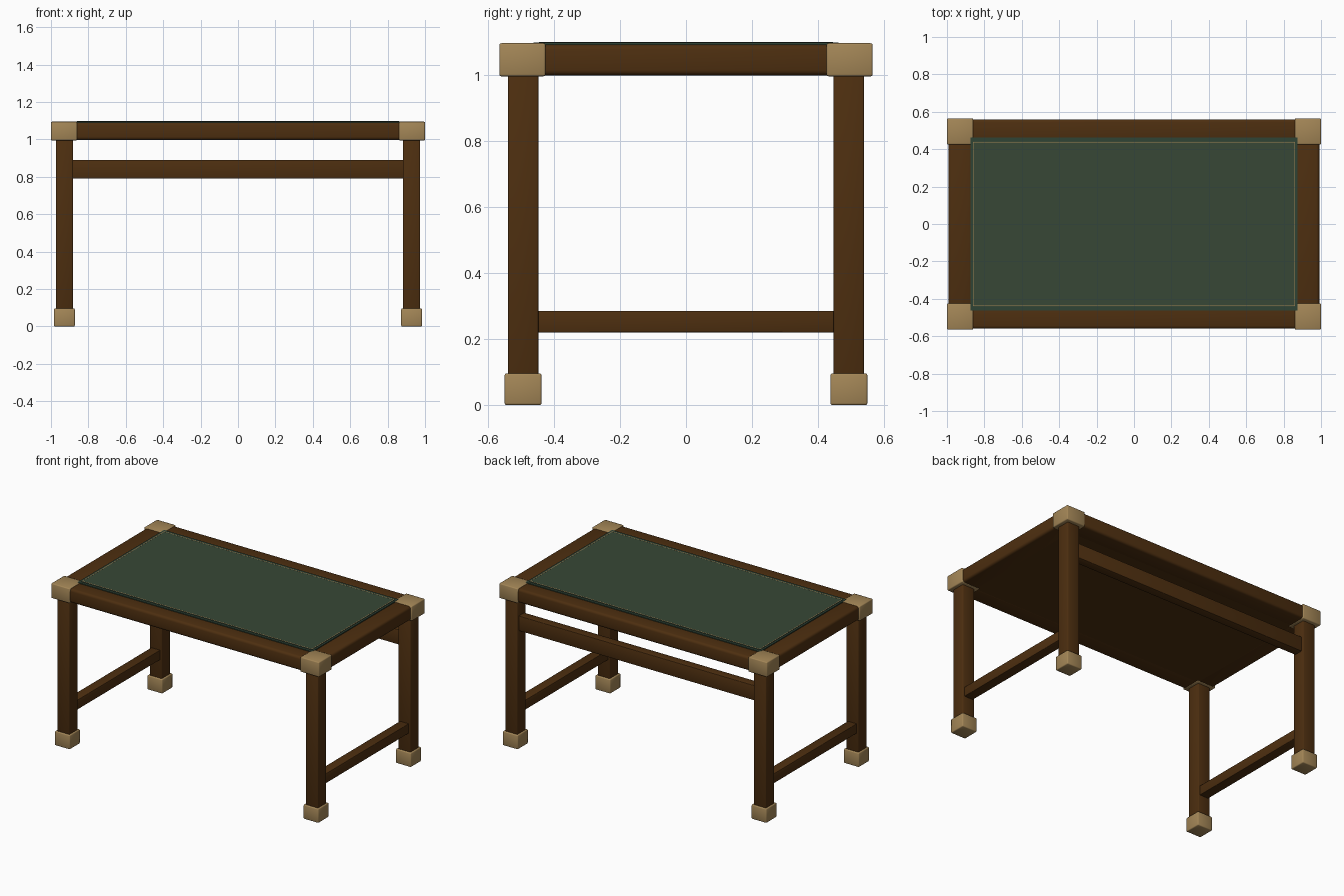
import bpy, math

if "Cube" in bpy.data.objects:
    bpy.data.objects.remove(bpy.data.objects["Cube"])


def material(name, rgb):
    m = bpy.data.materials.new(name)
    m.diffuse_color = (*rgb, 1.0)
    m.use_nodes = True
    m.node_tree.nodes["Principled BSDF"].inputs["Base Color"].default_value = m.diffuse_color
    return m


WOOD = material("dark wood", (0.075, 0.028, 0.005))
BRASS = material("aged brass", (0.37, 0.24, 0.095))
GREEN = material("green leather", (0.038, 0.064, 0.037))
RIM = material("dark green rim", (0.028, 0.056, 0.036))


def box(name, x, y, z, mat, bevel=0.0, segments=2):
    """Box from (min, max) ranges, with optional rounded edges."""
    bpy.ops.mesh.primitive_cube_add(
        size=1, location=(sum(x) / 2, sum(y) / 2, sum(z) / 2))
    o = bpy.context.object
    o.name = name
    o.scale = (x[1] - x[0], y[1] - y[0], z[1] - z[0])
    bpy.ops.object.transform_apply(location=False, rotation=False, scale=True)
    o.data.materials.append(mat)
    if bevel:
        b = o.modifiers.new("rounded edges", 'BEVEL')
        b.width = bevel
        b.segments = segments
        bpy.ops.object.modifier_apply(modifier=b.name)
        bpy.ops.object.shade_smooth_by_angle(angle=math.radians(50))
    return o


def around(c, half):
    return (c - half, c + half)


LX, LY = 0.928, 0.493   # leg centres

# legs, feet and corner blocks
for sx, side in ((-1, "left"), (1, "right")):
    for sy, end in ((-1, "front"), (1, "back")):
        tag = f"{end}_{side}"
        box(f"leg_{tag}", around(sx * LX, 0.046), around(sy * LY, 0.046),
            (0.003, 1.0), WOOD, 0.005)
        box(f"foot_{tag}", around(sx * LX, 0.056), around(sy * LY, 0.056),
            (0.0, 0.096), BRASS, 0.006)
        box(f"corner_block_{tag}", around(sx * 0.93, 0.07),
            around(sy * 0.495, 0.07), (0.995, 1.095), BRASS, 0.006)

# low side stretchers
for sx, side in ((-1, "left"), (1, "right")):
    box(f"stretcher_{side}", around(sx * LX, 0.033), (-LY, LY),
        (0.22, 0.285), WOOD, 0.003)

# high back rail
box("back_rail", (-LX, LX), around(LY, 0.03), (0.79, 0.89), WOOD, 0.003)

# table top frame and panel
for s, end in ((-1, "front"), (1, "back")):
    box(f"top_beam_{end}", (-0.93, 0.93), around(s * 0.497, 0.063),
        (0.998, 1.091), WOOD, 0.016, 3)
for s, side in ((-1, "left"), (1, "right")):
    box(f"top_beam_{side}", around(s * 0.928, 0.063), (-0.49, 0.49),
        (0.998, 1.091), WOOD, 0.016, 3)
box("top_panel", (-0.92, 0.92), (-0.49, 0.49), (0.999, 1.09), WOOD)

# leather writing surface: rim plate and main field
box("leather_rim", (-0.875, 0.875), (-0.462, 0.462), (1.088, 1.0965), RIM)
box("leather_field", (-0.862, 0.862), (-0.445, 0.445), (1.094, 1.099), GREEN)

# thin brass inlay lines
for s, end in ((-1, "front"), (1, "back")):
    box(f"inlay_{end}", (-0.86, 0.86), around(s * 0.437, 0.002),
        (1.096, 1.0995), BRASS)
for s, side in ((-1, "left"), (1, "right")):
    box(f"inlay_{side}", around(s * 0.857, 0.002), (-0.437, 0.437),
        (1.096, 1.0995), BRASS)
